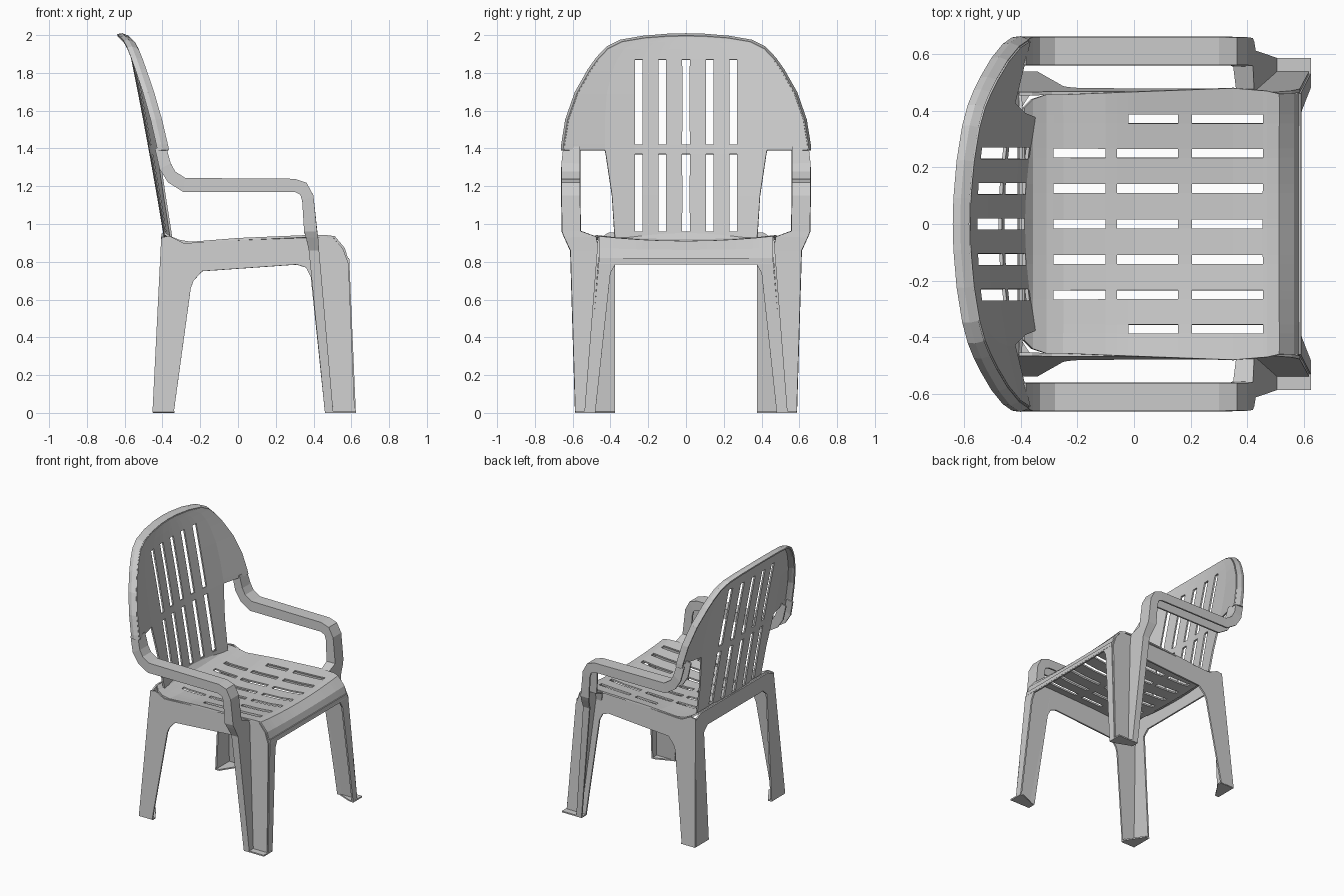
import bpy, bmesh
from mathutils import Vector

if "Cube" in bpy.data.objects:
    bpy.data.objects.remove(bpy.data.objects["Cube"])

T = 0.012  # sheet thickness


def sheet(name, verts, faces, mirror=False, thick=T):
    """Mesh sheet, optionally mirrored across y, thickened evenly."""
    me = bpy.data.meshes.new(name)
    me.from_pydata([tuple(v) for v in verts], [], faces)
    bm = bmesh.new()
    bm.from_mesh(me)
    bmesh.ops.remove_doubles(bm, verts=bm.verts, dist=1e-5)
    loose = [v for v in bm.verts if not v.link_faces]
    bmesh.ops.delete(bm, geom=loose, context='VERTS')
    bmesh.ops.recalc_face_normals(bm, faces=bm.faces)
    bm.to_mesh(me)
    bm.free()
    ob = bpy.data.objects.new(name, me)
    bpy.context.collection.objects.link(ob)
    if mirror:
        m = ob.modifiers.new("mirror", 'MIRROR')
        m.use_axis = (False, True, False)
        m.use_clip = True
    if thick:
        s = ob.modifiers.new("thickness", 'SOLIDIFY')
        s.thickness = thick
        s.offset = 0
    return ob


def grid(name, rows, skip, mirror=True):
    """Grid from equal-length rows of points, leaving out cells where skip(i, j)."""
    n = len(rows[0])
    faces = [(i * n + j, i * n + j + 1, (i + 1) * n + j + 1, (i + 1) * n + j)
             for i in range(len(rows) - 1) for j in range(n - 1) if not skip(i, j)]
    return sheet(name, [p for r in rows for p in r], faces, mirror)


def lerp_table(table, t):
    """Piecewise linear lookup in rows sorted by their first value."""
    if t <= table[0][0]:
        return table[0][1:]
    for a, b in zip(table, table[1:]):
        if t <= b[0]:
            f = (t - a[0]) / (b[0] - a[0])
            return [p + (q - p) * f for p, q in zip(a[1:], b[1:])]
    return table[-1][1:]


# Seat: dished sheet with a rolled front edge and rows of slots
# columns: x, centre height, edge height, half width
seat_profile = [(-.39, .95, .95, .41), (-.36, .915, .93, .44), (-.31, .895, .91, .457),
                (-.25, .885, .90, .457), (0, .875, .92, .467), (.35, .89, .935, .48),
                (.47, .905, .935, .47), (.51, .905, .93, .46), (.56, .86, .87, .46),
                (.585, .79, .79, .46)]
seat_x = sorted({r[0] for r in seat_profile} |
                {-.285, -.10, -.06, -.02, .155, .205, .455})
slot_y = [0, .016, .109, .141, .234, .266, .355, .387]
rows = []
for x in seat_x:
    zc, ze, hw = lerp_table(seat_profile, x)
    rows.append([(x, y, zc + (ze - zc) * (y / hw) ** 2) for y in slot_y + [hw]])


def seat_slot(i, j):
    x = (seat_x[i] + seat_x[i + 1]) / 2
    if j in (0, 2, 4):
        return -.285 < x < -.10 or -.06 < x < .155 or .205 < x < .455
    return j == 6 and (-.02 < x < .155 or .205 < x < .455)


grid("seat", rows, seat_slot)


# Backrest: leaning, curved sheet with vertical slots and arm openings
def back_point(y, z):
    h = z - .95
    return Vector((-.39 - .165 * h - .02 * h * h + .23 * y * y, y, z))


# columns: z, inner half width, outer half width
back_profile = [(.92, .375, .56), (.96, .38, .56), (1.15, .392, .56), (1.37, .425, .645),
                (1.39, .43, .645), (1.42, .43, .643), (1.55, .43, .622),
                (1.69, .42, .573), (1.81, .39, .505), (1.87, .365, .462),
                (1.925, .33, .41), (1.96, .27, .34), (1.98, .17, .22), (1.99, .07, .09)]
back_y = [0, .02, .105, .145, .23, .27]
rows, edge = [], []
for z, a, hw in back_profile:
    f = min(1, hw / .462) if z > 1.87 else 1
    rows.append([back_point(y, z) for y in [v * f for v in back_y] + [a, hw]])
    if z >= 1.39:
        edge.append(back_point(hw, z))


def back_slot(i, j):
    z = (back_profile[i][0] + back_profile[i + 1][0]) / 2
    if j == 6:
        return z < 1.39
    return j in (0, 2, 4) and (.96 < z < 1.37 or 1.42 < z < 1.87)


grid("backrest", rows, back_slot)

# Backrest rim: lip rolled backwards around the outline
edge.append(back_point(0, 1.992))
rim = []
for p in edge:
    d = Vector((0, p.y, (p.z - 1.39) * .9)).normalized()
    rim.append([p, p + d * .012 + Vector((-.03, 0, 0)), p + d * .008 + Vector((-.055, 0, 0))])
grid("backrest_rim", rim, lambda i, j: False)

# Arms: channel swept from the back, along the armrest and down the front leg
# columns: upper x, z, lower x, z, inner y, outer y
arm = [(-.385, 1.41, -.44, 1.40, .565, .645), (-.36, 1.32, -.415, 1.29, .565, .655),
       (-.335, 1.275, -.37, 1.22, .565, .655), (-.28, 1.24, -.29, 1.17, .565, .655),
       (.30, 1.235, .30, 1.17, .565, .655), (.36, 1.215, .33, 1.155, .565, .655),
       (.395, 1.15, .34, 1.12, .565, .655), (.415, .96, .35, .96, .56, .652),
       (.42, .93, .36, .93, .48, .64), (.425, .86, .375, .86, .465, .608),
       (.50, .003, .46, .003, .53, .582)]
grid("armrest", [[(bx, yi, bz), (tx, yi, tz), (tx, yo, tz), (bx, yo, bz)]
                 for tx, tz, bx, bz, yi, yo in arm], lambda i, j: False)

# Side frame: apron with the side faces of front and rear legs
side = [(-.405, .93), (-.45, .003), (-.34, .003), (-.25, .66), (-.235, .70), (-.19, .75),
        (.31, .785), (.36, .77), (.385, .72), (.46, .003), (.618, .003), (.585, .79),
        (.555, .87), (.50, .93), (.42, .935), (-.25, .90), (-.29, .90), (-.36, .935)]
sheet("side_frame", [(x, .462 + .07 * (.9 - z) / .9, z) for x, z in side],
      [list(range(len(side)))], True)


# Front and rear frames: apron with the inward faces of both legs
def end_frame(name, half, x0, slope):
    pts = half + [(-y, z) for y, z in reversed(half)]
    sheet(name, [(x0 + slope * z, y, z) for y, z in pts], [list(range(len(pts)))])


end_frame("front_frame", [(.46, .82), (.53, .003), (.48, .003), (.40, .74), (.375, .785)],
          .618, -.043)
end_frame("rear_frame", [(.40, .95), (.46, .92), (.53, .003), (.375, .003), (.375, .80),
                         (.33, .84)], -.447, .05)

# Feet: small plates under the legs
for name, x0, x1, y0, y1 in (("front_foot", .46, .625, .48, .585),
                             ("rear_foot", -.45, -.335, .375, .535)):
    pts = [(x0, y1, .005), (x1, y1, .005), (x1, y0, .005), (x1 - .03, y0, .005),
           (x0, y1 - .05, .005)]
    if x0 < 0:
        pts = [(x0, y0, .005), (x0, y1, .005), (x1, y1, .005), (x1, y1 - .03, .005),
               (x0 + .03, y0, .005)]
    sheet(name, pts, [list(range(5))], True, .01)
